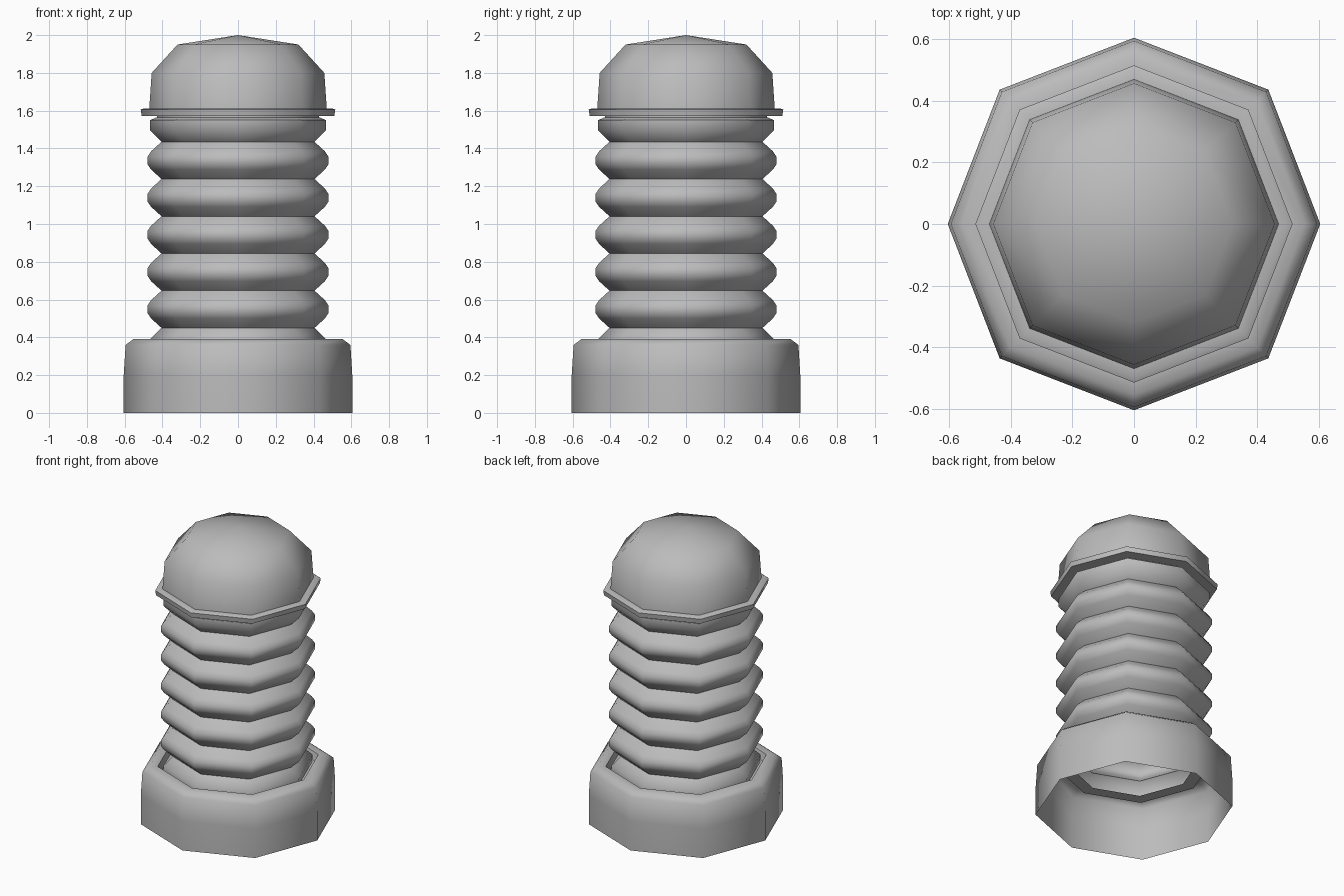
import bpy, bmesh
from math import sin, cos, pi, radians

cube = bpy.data.objects.get("Cube")
if cube:
    bpy.data.objects.remove(cube, do_unlink=True)

grey = bpy.data.materials.new("plain grey")
grey.use_nodes = True
colour = (0.5, 0.5, 0.5, 1)
grey.diffuse_color = colour
grey.node_tree.nodes["Principled BSDF"].inputs["Base Color"].default_value = colour

SIDES = 8


def lathe(name, profile):
    """Turn (radius, z) points into an eight-sided shell, listed bottom to top outside."""
    bm = bmesh.new()
    rings = []
    for r, z in profile:
        if r == 0:
            rings.append([bm.verts.new((0, 0, z))] * SIDES)
            continue
        ring = []
        for i in range(SIDES):
            a = 2 * pi * i / SIDES
            rad = r * (1.02 if i % 2 else 1)  # diagonal corners sit slightly further out
            ring.append(bm.verts.new((rad * cos(a), rad * sin(a), z)))
        rings.append(ring)
    for low, high in zip(rings, rings[1:]):
        for i in range(SIDES):
            j = (i + 1) % SIDES
            corners = dict.fromkeys((low[i], low[j], high[j], high[i]))
            bm.faces.new(list(corners))
    mesh = bpy.data.meshes.new(name)
    bm.to_mesh(mesh)
    bm.free()
    mesh.materials.append(grey)
    obj = bpy.data.objects.new(name, mesh)
    bpy.context.collection.objects.link(obj)
    bpy.ops.object.select_all(action="DESELECT")
    obj.select_set(True)
    bpy.context.view_layer.objects.active = obj
    bpy.ops.object.shade_smooth_by_angle(angle=radians(52))
    return obj


# Hollow base cup with a rounded rim, open underneath
lathe("base_cup", [(0.605, 0), (0.605, 0.2), (0.595, 0.36), (0.555, 0.39),
                   (0.5, 0.39), (0.485, 0.34), (0.4, 0.34)])

# Bellows: a stack of rounded ribs pinched together at sharp grooves
pitch, first = 0.197, 0.45
rib = [(0.405, 0), (0.46, 0.05), (0.48, 0.08), (0.48, 0.117), (0.46, 0.147)]
bellows = [(0.46, 0.34), (0.465, 0.39)]
for n in range(5):
    bellows += [(r, first + n * pitch + z) for r, z in rib]
bellows += [(0.405, 1.435), (0.465, 1.495), (0.465, 1.55), (0.43, 1.565), (0.43, 1.58)]
lathe("bellows", bellows)

# Thin flange below the cap
lathe("flange", [(0.42, 1.572), (0.51, 1.572), (0.515, 1.605), (0.5, 1.612), (0.46, 1.612)])

# Domed cap
lathe("cap", [(0.47, 1.61), (0.457, 1.8), (0.32, 1.95), (0, 2)])
